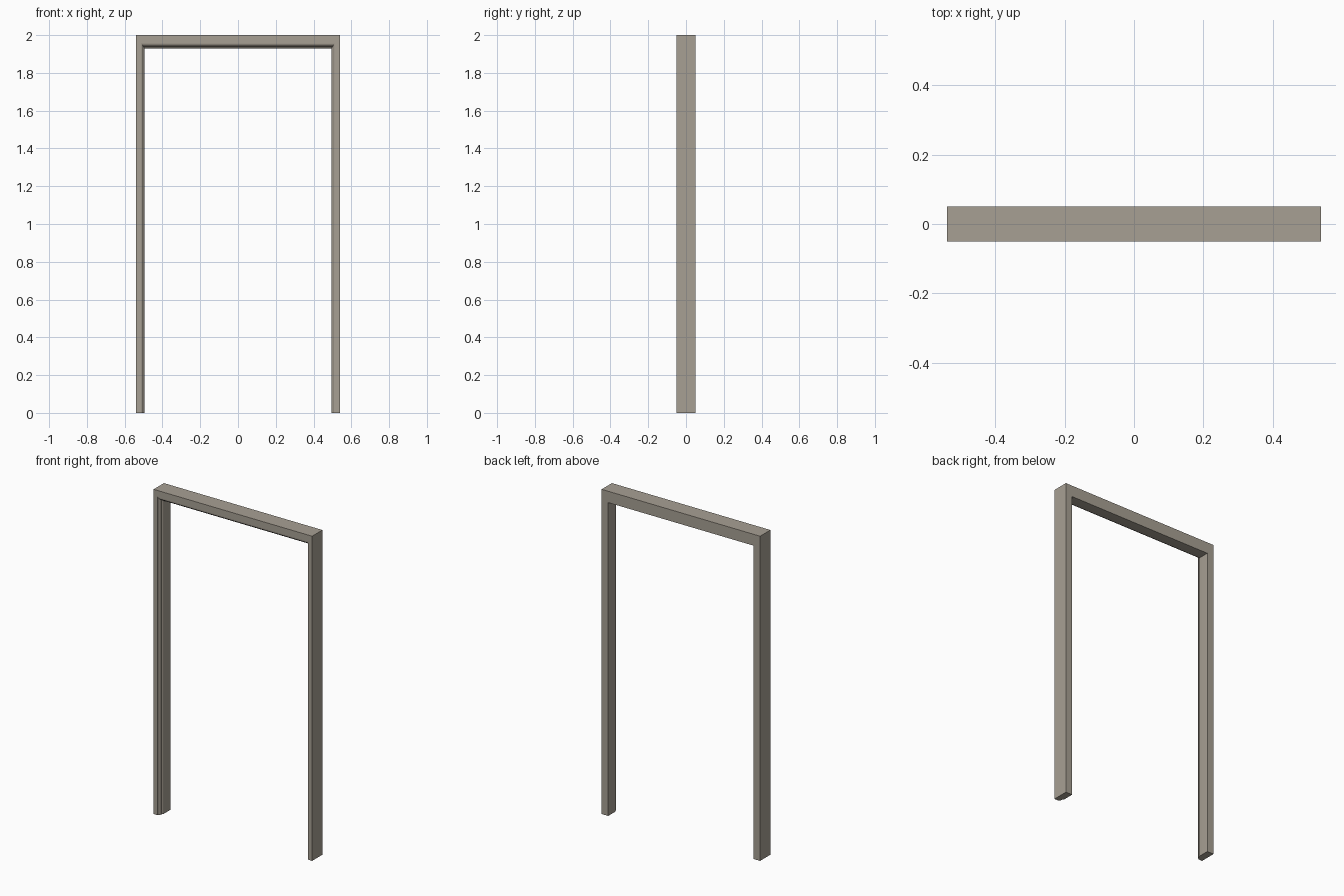
import bpy, bmesh, math

if "Cube" in bpy.data.objects:
    bpy.data.objects.remove(bpy.data.objects["Cube"])

mat = bpy.data.materials.new("warm grey paint")
mat.diffuse_color = (0.39, 0.352, 0.295, 1)
mat.use_nodes = True
mat.node_tree.nodes["Principled BSDF"].inputs["Base Color"].default_value = mat.diffuse_color

HALF_W, HEIGHT, HALF_D = 0.54, 2.0, 0.05
JAMB, HEAD = 0.045, 0.07      # face widths of the jambs and of the head

# Moulded cross-section: u = 0 outer edge .. 1 opening edge, y = depth
profile = [(0, HALF_D), (0, -HALF_D), (0.58, -HALF_D)]
for i in range(7):            # rounded bead
    a = math.radians(90 * i / 6)
    profile.append((0.60 + 0.25 * math.sin(a), -0.028 - 0.019 * math.cos(a)))
for i in range(1, 5):         # small quarter round running into the reveal
    a = math.radians(90 * i / 4)
    profile.append((0.87 + 0.13 * math.sin(a), -0.014 - 0.012 * math.cos(a)))
profile.append((1, HALF_D))

# Sweep the section up one jamb, across the mitred head and down the other
bm = bmesh.new()
rings = []
for side, top in ((-1, False), (-1, True), (1, True), (1, False)):
    rings.append([bm.verts.new((side * (HALF_W - u * JAMB), y,
                                HEIGHT - u * HEAD if top else 0))
                  for u, y in profile])
n = len(profile)
for a, b in zip(rings, rings[1:]):
    for i in range(n):
        j = (i + 1) % n
        bm.faces.new((a[i], a[j], b[j], b[i]))
bm.faces.new(rings[0])
bm.faces.new(rings[-1])
bmesh.ops.recalc_face_normals(bm, faces=bm.faces)

mesh = bpy.data.meshes.new("door_frame")
bm.to_mesh(mesh)
bm.free()
mesh.materials.append(mat)
frame = bpy.data.objects.new("door_frame", mesh)
bpy.context.collection.objects.link(frame)

# Smooth the bead, keep mitres and corners crisp
bpy.context.view_layer.objects.active = frame
frame.select_set(True)
bpy.ops.object.shade_smooth_by_angle(angle=math.radians(30))
